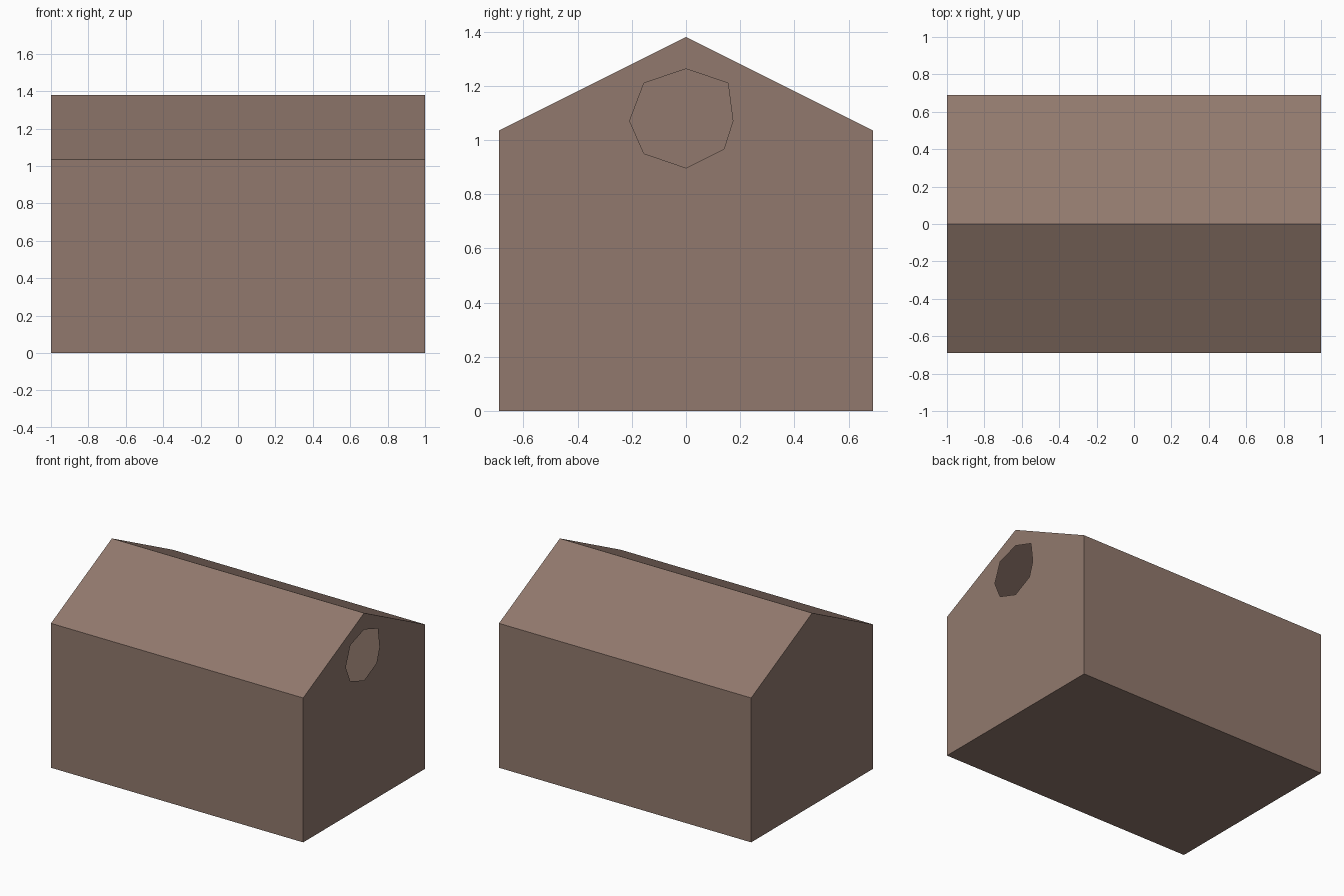
import bpy, bmesh

if "Cube" in bpy.data.objects:
    bpy.data.objects.remove(bpy.data.objects["Cube"])

# one flat brown for the whole shell
brown = bpy.data.materials.new("warm_brown")
brown.diffuse_color = (0.283, 0.191, 0.153, 1.0)
brown.use_nodes = True
brown.node_tree.nodes["Principled BSDF"].inputs["Base Color"].default_value = brown.diffuse_color

HALF_LEN = 1.0
# gable outline (y, z)
gable = [(-0.69, 0), (0.69, 0), (0.69, 1.035), (0, 1.38), (-0.69, 1.035)]
# slightly irregular eight-sided entrance hole (y, z)
hole = [(0, 1.262), (0.155, 1.21), (0.173, 1.07), (0.14, 0.967),
        (0, 0.897), (-0.155, 0.95), (-0.208, 1.07), (-0.155, 1.21)]

bm = bmesh.new()


def ring(points, x):
    return [bm.verts.new((x, y, z)) for y, z in points]


def loop_edges(verts):
    edges = []
    for a, b in zip(verts, verts[1:] + verts[:1]):
        edges.append(bm.edges.get((a, b)) or bm.edges.new((a, b)))
    return edges


left, right = ring(gable, -HALF_LEN), ring(gable, HALF_LEN)

# closed left gable wall
bm.faces.new(left)

# floor, long walls and roof slopes
n = len(gable)
for i in range(n):
    j = (i + 1) % n
    bm.faces.new((left[i], right[i], right[j], left[j]))

# right gable wall with the hole left open, thin shell and hollow inside
rim = ring(hole, HALF_LEN)
bmesh.ops.triangle_fill(bm, use_beauty=True, use_dissolve=False,
                        edges=loop_edges(right) + loop_edges(rim),
                        normal=(1, 0, 0))

bmesh.ops.recalc_face_normals(bm, faces=bm.faces[:])
mesh = bpy.data.meshes.new("birdhouse_shell")
bm.to_mesh(mesh)
bm.free()
mesh.materials.append(brown)
house = bpy.data.objects.new("birdhouse_shell", mesh)
bpy.context.collection.objects.link(house)
